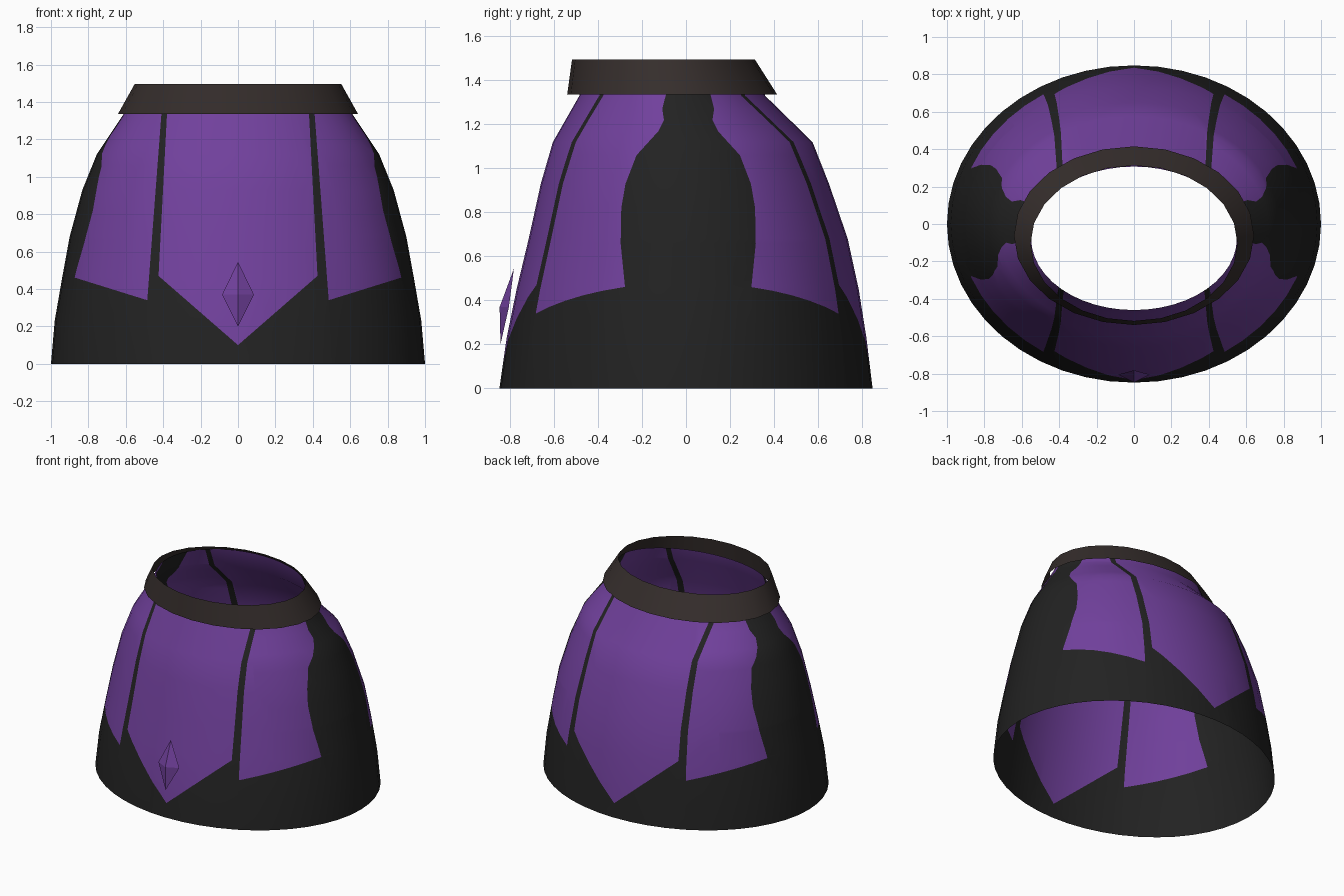
import bpy, bmesh, math
from mathutils import Vector

if "Cube" in bpy.data.objects:
    bpy.data.objects.remove(bpy.data.objects["Cube"])


def material(name, rgb):
    m = bpy.data.materials.new(name)
    m.diffuse_color = (*rgb, 1)
    m.use_nodes = True
    m.node_tree.nodes["Principled BSDF"].inputs["Base Color"].default_value = m.diffuse_color
    return m


BLACK = material("black cloth", (0.016, 0.016, 0.016))
PURPLE = material("purple cloth", (0.165, 0.052, 0.335))
BROWN = material("dark brown leather", (0.036, 0.027, 0.025))


def loft(bm, rings, n):
    """Skin elliptical rings given as (z, half width, front y, back y, tilt)."""
    rows = []
    for z, w, f, b, tilt in rings:
        row = []
        for i in range(n):
            a = 2 * math.pi * i / n
            row.append(bm.verts.new((w * math.cos(a),
                                     (f + b) / 2 + (b - f) / 2 * math.sin(a),
                                     z + tilt * math.sin(a))))
        rows.append(row)
    for lo, hi in zip(rows, rows[1:]):
        for i in range(n):
            j = (i + 1) % n
            bm.faces.new((lo[i], lo[j], hi[j], hi[i]))


def finish(bm, name, mats, smooth=True):
    me = bpy.data.meshes.new(name)
    bm.to_mesh(me)
    bm.free()
    for m in mats:
        me.materials.append(m)
    ob = bpy.data.objects.new(name, me)
    bpy.context.collection.objects.link(ob)
    if smooth:
        bpy.ops.object.select_all(action='DESELECT')
        ob.select_set(True)
        bpy.context.view_layer.objects.active = ob
        bpy.ops.object.shade_smooth_by_angle(angle=math.radians(35))
    return ob


# Panel outlines: (x, z) lines seen from the front, (y, z) line seen from the side
CENTRE_SIDE = ((0.425, 0.47), (0.38, 1.33))
CENTRE_HEM = ((0.0, 0.10), (0.425, 0.47))
SIDE_SEAM = ((0.485, 0.34), (0.41, 1.33))
SIDE_HEM = ((0.485, 0.34), (0.87, 0.46))
HIP = [(0.28, 0.40), (0.288, 0.47), (0.307, 0.66), (0.304, 0.82), (0.285, 0.93),
       (0.235, 1.06), (0.135, 1.17), (0.11, 1.22), (0.118, 1.27), (0.10, 1.34),
       (0.09, 1.55)]
HIP_SHIFT = 0.01


def across(line, z):
    (a, za), (b, zb) = line
    return a + (b - a) * (z - za) / (zb - za)


def height(line, x):
    (a, za), (b, zb) = line
    return za + (zb - za) * (x - a) / (b - a)


def hip_y(z):
    for seg in zip(HIP, HIP[1:]):
        if z <= seg[1][1]:
            return across(seg, z)
    return HIP[-1][0]


def is_purple(p):
    x, z = abs(p.x), p.z
    if x < across(CENTRE_SIDE, z):
        return z > height(CENTRE_HEM, x)
    return (x > across(SIDE_SEAM, z) and z > height(SIDE_HEM, x)
            and abs(p.y - HIP_SHIFT) > hip_y(z))


def cut(bm, origin, normal, test):
    """Slice only the faces whose centres pass the test."""
    faces = [f for f in bm.faces if test(f.calc_center_median())]
    geom = set(faces)
    for f in faces:
        geom.update(f.edges)
        geom.update(f.verts)
    bmesh.ops.bisect_plane(bm, geom=list(geom), plane_co=origin,
                           plane_no=normal, dist=1e-5)


# Skirt shell
bm = bmesh.new()
loft(bm, [(0, 1.0, -0.848, 0.848, 0), (0.23, 0.98, -0.815, 0.82, 0),
          (0.45, 0.942, -0.77, 0.785, 0), (0.68, 0.90, -0.715, 0.735, 0),
          (0.93, 0.832, -0.66, 0.65, 0), (1.12, 0.755, -0.605, 0.575, 0),
          (1.33, 0.615, -0.485, 0.36, 0), (1.45, 0.55, -0.46, 0.307, 0.035)], 48)

# Seams and hems cut across the shell, mirrored left and right
for s in (1, -1):
    for line in (CENTRE_SIDE, SIDE_SEAM, CENTRE_HEM, SIDE_HEM):
        (a, za), (b, zb) = line
        hem = line in (CENTRE_HEM, SIDE_HEM)
        lo, hi = (a - 0.15, b + 0.15) if hem else (0.2, 0.7)
        cut(bm, Vector((s * a, 0, za)), Vector((zb - za, 0, -s * (b - a))),
            lambda c, lo=lo, hi=hi, s=s: lo < s * c.x < hi)

# Curved hip outlines, sliced into bands and then along each short segment
for _, z in HIP[1:-1]:
    cut(bm, Vector((0, 0, z)), Vector((0, 0, 1)), lambda c: abs(c.x) > 0.4 and abs(c.y) < 0.5)
for s in (1, -1):
    for (a, za), (b, zb) in zip(HIP, HIP[1:]):
        cut(bm, Vector((0, s * a + HIP_SHIFT, za)), Vector((0, zb - za, -s * (b - a))),
            lambda c, s=s, za=za, zb=zb: za < c.z < zb and s * c.y > 0 and abs(c.x) > 0.4)
for f in bm.faces:
    f.material_index = int(is_purple(f.calc_center_median()))
finish(bm, "skirt", [BLACK, PURPLE])

# Flared belt around the waist
bm = bmesh.new()
loft(bm, [(1.335, 0.642, -0.54, 0.415, 0), (1.495, 0.553, -0.518, 0.313, 0)], 24)
finish(bm, "belt", [BROWN])

# Faceted diamond ornament at the front
bm = bmesh.new()
apex = bm.verts.new((0, -0.847, 0.37))
rim = [bm.verts.new(p) for p in ((0, -0.782, 0.545), (-0.085, -0.805, 0.37),
                                 (0, -0.843, 0.20), (0.085, -0.805, 0.37))]
for i in range(4):
    bm.faces.new((apex, rim[i], rim[(i + 1) % 4]))
finish(bm, "diamond_ornament", [PURPLE], smooth=False)
